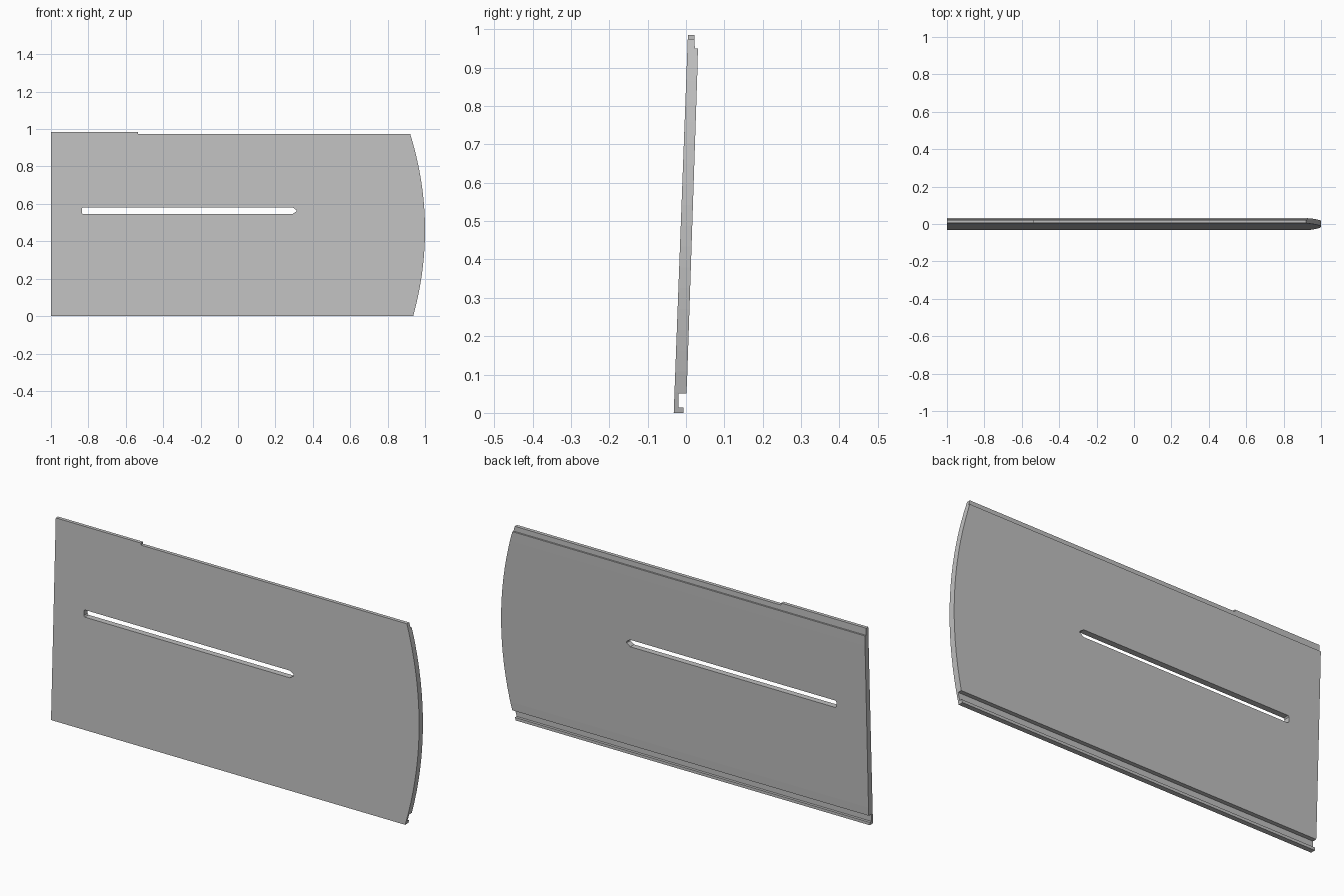
import bpy, bmesh, math
from mathutils import Vector

cube = bpy.data.objects.get("Cube")
if cube:
    bpy.data.objects.remove(cube, do_unlink=True)

grey = bpy.data.materials.new("plain grey")
grey.use_nodes = True
colour = (0.53, 0.53, 0.53, 1)
grey.diffuse_color = colour
grey.node_tree.nodes["Principled BSDF"].inputs["Base Color"].default_value = colour


def prism(name, points, depth):
    """Extrude a closed loop of 3D points along a vector."""
    bm = bmesh.new()
    face = bm.faces.new([bm.verts.new(p) for p in points])
    ext = bmesh.ops.extrude_face_region(bm, geom=[face])
    verts = [g for g in ext["geom"] if isinstance(g, bmesh.types.BMVert)]
    bmesh.ops.translate(bm, verts=verts, vec=Vector(depth))
    bmesh.ops.recalc_face_normals(bm, faces=bm.faces[:])
    mesh = bpy.data.meshes.new(name)
    bm.to_mesh(mesh)
    bm.free()
    mesh.materials.append(grey)
    obj = bpy.data.objects.new(name, mesh)
    bpy.context.collection.objects.link(obj)
    return obj


def cut(target, cutter, operation):
    """Apply a boolean and discard the cutter."""
    cutter.hide_render = True
    mod = target.modifiers.new(cutter.name, 'BOOLEAN')
    mod.operation, mod.solver, mod.object = operation, 'EXACT', cutter
    bpy.context.view_layer.objects.active = target
    bpy.ops.object.modifier_apply(modifier=mod.name)
    bpy.data.objects.remove(cutter, do_unlink=True)


# Leaning plank section: hooked groove at the bottom, rebated tongue on top
section = [(-0.032, 0), (-0.007, 0), (-0.007, 0.014), (-0.020, 0.014),
           (-0.020, 0.05), (0.001, 0.05), (0.003, 0.09), (0.030, 0.90),
           (0.031, 0.95), (0.023, 0.95), (0.022, 0.985), (0.005, 0.985)]
panel = prism("panel", [(-1, y, z) for y, z in section], (2.1, 0, 0))

# Outline: bowed right end and a slightly lower tongue right of the step
TOP, STEP_X = 0.975, -0.535
steps = 18
outline = [(-1.2, -0.1), (0.93, -0.1)]
for i in range(steps + 1):
    z = TOP * i / steps
    outline.append((1 - 0.3 * (z - 0.46) ** 2, z))
outline += [(STEP_X, TOP), (STEP_X, 1.2), (-1.2, 1.2)]
cut(panel, prism("outline", [(x, -0.2, z) for x, z in outline], (0, 0.4, 0)), 'INTERSECT')

# Long narrow slot with chamfered ends
x0, x1, z0, z1 = -0.835, 0.312, 0.546, 0.581
slot = [(x0 + 0.005, z0), (x1 - 0.02, z0), (x1, z0 + 0.014), (x1, z1 - 0.014),
        (x1 - 0.02, z1), (x0 + 0.005, z1), (x0, z1 - 0.006), (x0, z0 + 0.006)]
cut(panel, prism("slot", [(x, -0.2, z) for x, z in slot], (0, 0.4, 0)), 'DIFFERENCE')
